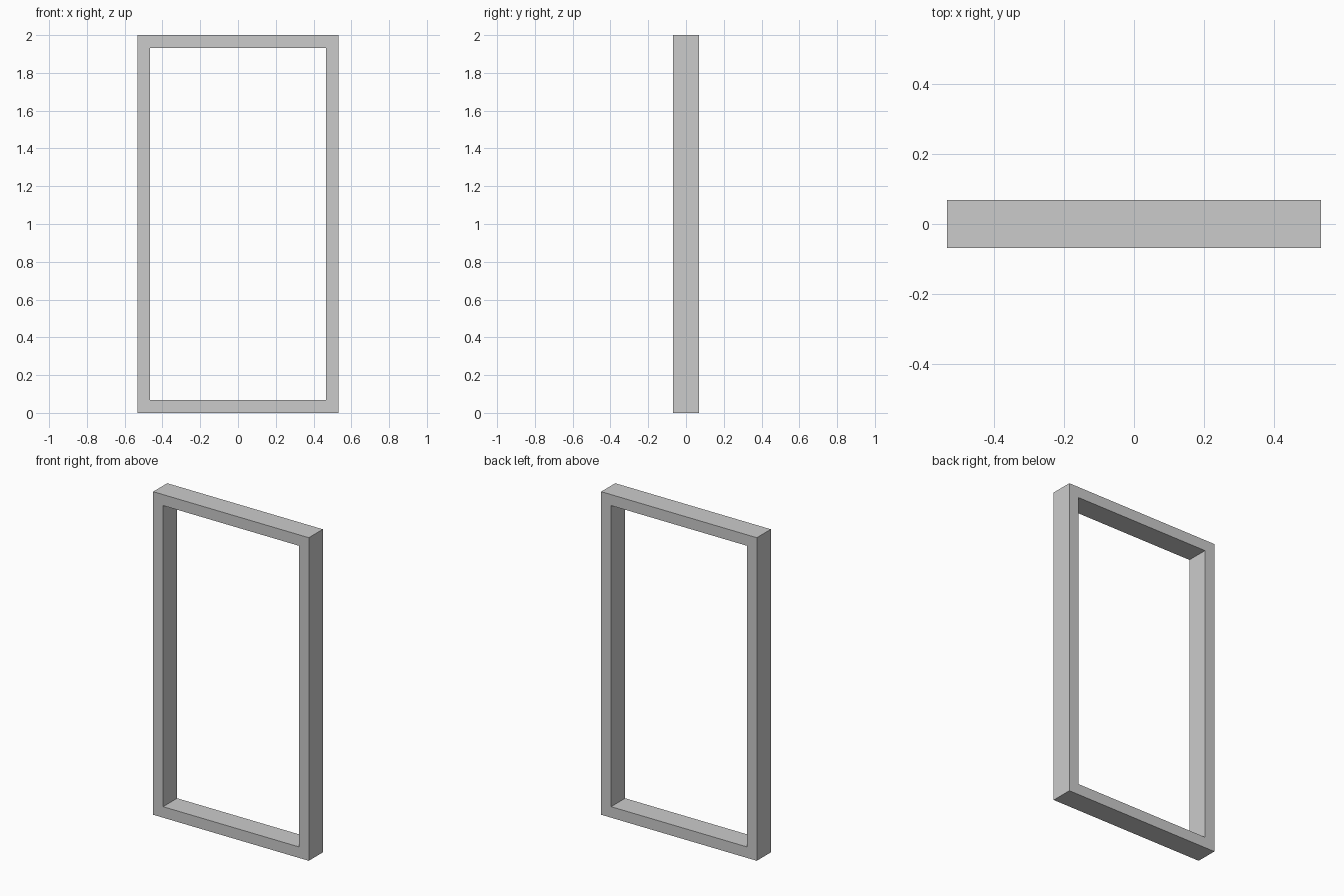
import bpy
import bmesh

if "Cube" in bpy.data.objects:
    bpy.data.objects.remove(bpy.data.objects["Cube"])

W, H, D, T = 1.066, 2.0, 0.137, 0.068   # width, height, depth, bar thickness


def rectangle(bm, inset, y):
    """Four corners of an upright rectangle, inset from the outer outline."""
    x, low, high = W / 2 - inset, inset, H - inset
    return [bm.verts.new((px, y, pz))
            for px, pz in ((-x, low), (x, low), (x, high), (-x, high))]


# Rectangular frame: four outlines joined into a closed ring
bm = bmesh.new()
loops = [rectangle(bm, 0, -D / 2), rectangle(bm, 0, D / 2),
         rectangle(bm, T, D / 2), rectangle(bm, T, -D / 2)]
for k in range(4):
    a, b = loops[k], loops[(k + 1) % 4]
    for i in range(4):
        j = (i + 1) % 4
        bm.faces.new((a[i], a[j], b[j], b[i]))
bmesh.ops.recalc_face_normals(bm, faces=bm.faces)

mesh = bpy.data.meshes.new("frame")
bm.to_mesh(mesh)
bm.free()
bpy.context.collection.objects.link(bpy.data.objects.new("frame", mesh))
